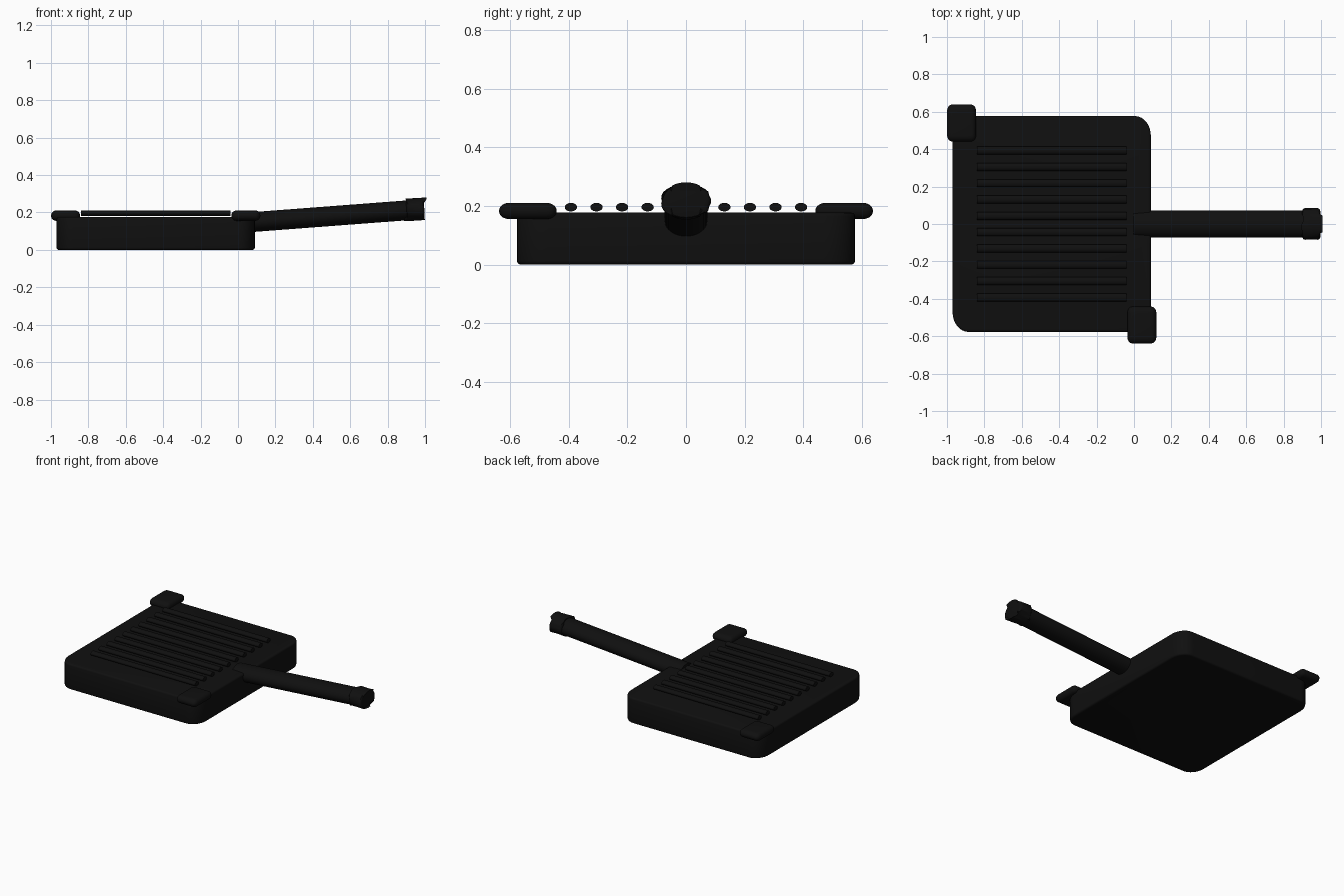
import bpy, bmesh, math
from mathutils import Vector, Matrix

cube = bpy.data.objects.get("Cube")
if cube:
    bpy.data.objects.remove(cube, do_unlink=True)

iron = bpy.data.materials.new("black_iron")
iron.use_nodes = True
iron.diffuse_color = (0.005, 0.005, 0.005, 1)
iron.node_tree.nodes["Principled BSDF"].inputs["Base Color"].default_value = iron.diffuse_color


def finish(name, bm, bevel=0.0, segments=3, angle=40):
    """Bevel the sharp edges, then turn the bmesh into a smooth-shaded object."""
    if bevel:
        sharp = [e for e in bm.edges if e.calc_face_angle(0) > math.radians(50)]
        bmesh.ops.bevel(bm, geom=sharp, offset=bevel, segments=segments,
                        profile=0.5, affect='EDGES', clamp_overlap=True)
    bmesh.ops.recalc_face_normals(bm, faces=bm.faces[:])
    mesh = bpy.data.meshes.new(name)
    bm.to_mesh(mesh)
    bm.free()
    ob = bpy.data.objects.new(name, mesh)
    bpy.context.collection.objects.link(ob)
    mesh.materials.append(iron)
    bpy.ops.object.select_all(action='DESELECT')
    ob.select_set(True)
    bpy.context.view_layer.objects.active = ob
    bpy.ops.object.shade_smooth_by_angle(angle=math.radians(angle))
    return ob


def rod(name, start, end, wide, high, bevel=0.0):
    """Elliptical rod between two points in the xz direction."""
    start, end = Vector(start), Vector(end)
    axis = end - start
    bm = bmesh.new()
    bmesh.ops.create_cone(bm, cap_ends=True, segments=32, radius1=1, radius2=1, depth=axis.length)
    bmesh.ops.scale(bm, vec=(high, wide, 1), verts=bm.verts[:])
    turn = Matrix.Rotation(math.atan2(axis.x, axis.z), 4, 'Y')
    bm.transform(Matrix.Translation((start + end) / 2) @ turn)
    return finish(name, bm, bevel)


# Pan body: rounded rectangle pulled upward
PAN_X = -0.44
HALF_X, HALF_Y, HEIGHT = 0.53, 0.577, 0.177
ROUND_X, ROUND_Y, STEPS = 0.085, 0.105, 8
bm = bmesh.new()
outline = []
for corner, (sx, sy) in enumerate([(1, 1), (-1, 1), (-1, -1), (1, -1)]):
    for i in range(STEPS + 1):
        a = (corner + i / STEPS) * math.pi / 2
        outline.append(bm.verts.new((PAN_X + sx * (HALF_X - ROUND_X) + ROUND_X * math.cos(a),
                                     sy * (HALF_Y - ROUND_Y) + ROUND_Y * math.sin(a), 0)))
base = bm.faces.new(outline)
top = bmesh.ops.extrude_face_region(bm, geom=[base])["geom"]
bmesh.ops.translate(bm, vec=(0, 0, HEIGHT), verts=[v for v in top if isinstance(v, bmesh.types.BMVert)])
finish("pan_body", bm, bevel=0.012)

# Cooking ribs
for i in range(10):
    y = (i - 4.5) * 0.0873
    rod(f"rib_{i + 1}", (-0.84, y, 0.196), (-0.04, y, 0.196), 0.021, 0.0145)

# Pouring lips on two opposite corners
for name, side in (("back_pouring_lip", -1), ("front_pouring_lip", 1)):
    bm = bmesh.new()
    bmesh.ops.create_cube(bm, size=1)
    bmesh.ops.scale(bm, vec=(0.155, 0.155, 0.055), verts=bm.verts[:])
    lip = finish(name, bm, bevel=0.0265, segments=5)
    lip.scale.y = 1.27
    lip.location = (PAN_X + side * 0.482, -side * 0.54, 0.183)

# Sloping handle and its end cap
rod("handle", (0.0, 0, 0.143), (0.95, 0, 0.215), 0.073, 0.053)
rod("handle_end_cap", (0.9, 0, 0.213), (0.996, 0, 0.221), 0.084, 0.06, bevel=0.016)
